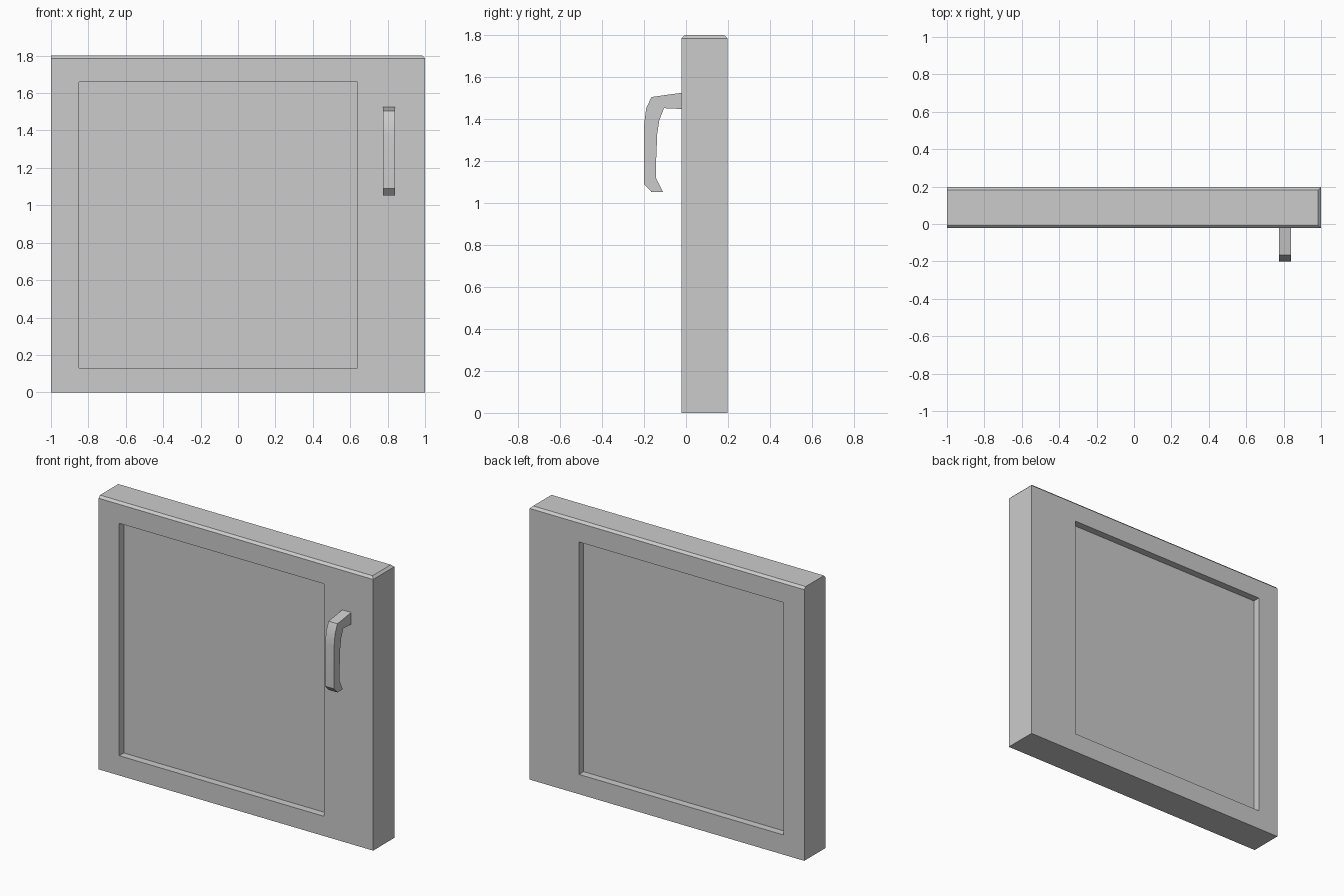
import bpy, bmesh
from math import radians

if "Cube" in bpy.data.objects:
    bpy.data.objects.remove(bpy.data.objects["Cube"])


def make_object(name, bm):
    bmesh.ops.recalc_face_normals(bm, faces=bm.faces[:])
    mesh = bpy.data.meshes.new(name)
    bm.to_mesh(mesh)
    bm.free()
    obj = bpy.data.objects.new(name, mesh)
    bpy.context.collection.objects.link(obj)
    return obj


def box_bm(lo, hi):
    bm = bmesh.new()
    bmesh.ops.create_cube(bm, size=1)
    for v in bm.verts:
        v.co = [(a + b) / 2 + c * (b - a) for a, b, c in zip(lo, hi, v.co)]
    return bm


# Door frame: slab with the top front, back and right edges chamfered
bm = box_bm((-1, -0.022, 0), (1, 0.198, 1.8))
top_edges = [e for e in bm.edges
             if all(v.co.z > 1.7 for v in e.verts)
             and any(v.co.x > 0 for v in e.verts)]
bmesh.ops.bevel(bm, geom=top_edges, offset=0.015, segments=1,
                profile=0.5, affect='EDGES')
frame = make_object("door_frame", bm)

# Window opening, cut right through the frame
X0, X1, Z0, Z1 = -0.85, 0.64, 0.13, 1.66
cutter = make_object("opening_cutter", box_bm((X0, -0.5, Z0), (X1, 0.5, Z1)))
cutter.hide_render = True
cutter.hide_set(True)
cut = frame.modifiers.new("opening", 'BOOLEAN')
cut.operation = 'DIFFERENCE'
cut.solver = 'EXACT'
cut.object = cutter

# Inset panel, recessed from both faces
make_object("inset_panel", box_bm((X0, 0.026, Z0), (X1, 0.150, Z1)))

# Handle: side profile (y, z) extruded across x
profile = [(-0.022, 1.525), (-0.165, 1.505), (-0.19, 1.45), (-0.2, 1.37),
           (-0.2, 1.09), (-0.165, 1.053), (-0.11, 1.053), (-0.142, 1.118),
           (-0.142, 1.21), (-0.137, 1.33), (-0.127, 1.395), (-0.105, 1.452),
           (-0.022, 1.448)]
bm = bmesh.new()
face = bm.faces.new([bm.verts.new((0.775, y, z)) for y, z in profile])
side = bmesh.ops.extrude_face_region(bm, geom=[face], use_keep_orig=True)
for v in side["geom"]:
    if isinstance(v, bmesh.types.BMVert):
        v.co.x = 0.84
handle = make_object("handle", bm)
bpy.context.view_layer.objects.active = handle
handle.select_set(True)
bpy.ops.object.shade_smooth_by_angle(angle=radians(30))
